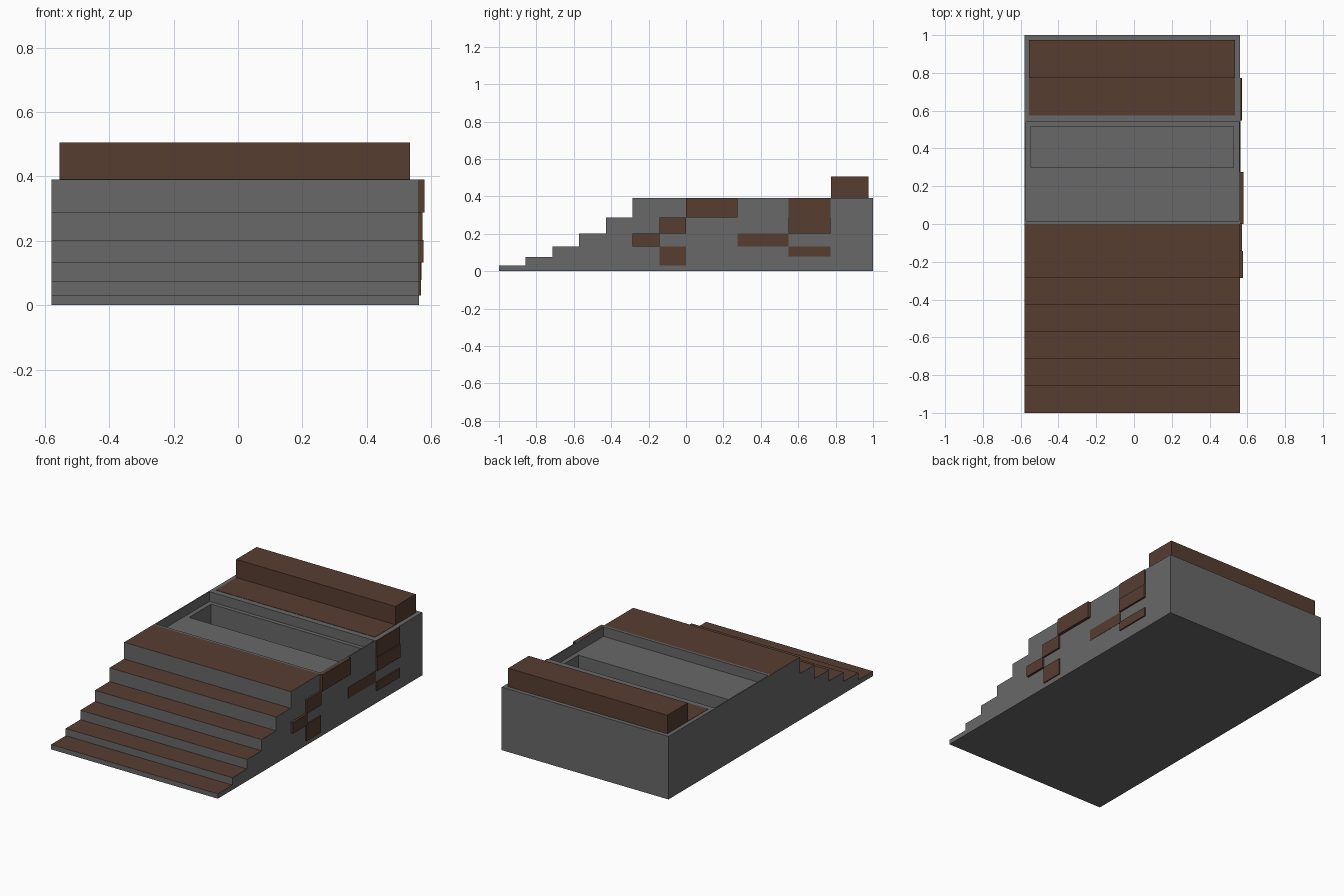
import bpy, bmesh

if "Cube" in bpy.data.objects:
    bpy.data.objects.remove(bpy.data.objects["Cube"])


def material(name, rgb):
    m = bpy.data.materials.new(name)
    m.diffuse_color = (*rgb, 1)
    m.use_nodes = True
    m.node_tree.nodes["Principled BSDF"].inputs["Base Color"].default_value = m.diffuse_color
    return m


STONE = material("stone_grey", (0.14, 0.14, 0.14))
WOOD = material("wood_brown", (0.095, 0.047, 0.031))


def add_object(name, bm, mats):
    bmesh.ops.recalc_face_normals(bm, faces=bm.faces)
    me = bpy.data.meshes.new(name)
    bm.to_mesh(me)
    bm.free()
    for m in mats:
        me.materials.append(m)
    ob = bpy.data.objects.new(name, me)
    bpy.context.collection.objects.link(ob)
    return ob


def box(name, x0, x1, y0, y1, z0, z1, mat):
    bm = bmesh.new()
    bmesh.ops.create_cube(bm, size=1)
    for v in bm.verts:
        v.co = ((x0 + x1) / 2 + v.co.x * (x1 - x0),
                (y0 + y1) / 2 + v.co.y * (y1 - y0),
                (z0 + z1) / 2 + v.co.z * (z1 - z0))
    return add_object(name, bm, [mat])


LEFT, RIGHT, TOP = -0.58, 0.562, 0.39

# Stepped base: side profile extruded across the width, wood on the treads
heights = [0.03, 0.075, 0.133, 0.202, 0.287, TOP]
profile = [(-1, 0)]
for i, z in enumerate(heights):
    y = -1 + i / 7
    profile.append((y, z))
    profile.append((y + 1 / 7 if i < 5 else 0, z))
profile += [(1, TOP), (1, 0)]

bm = bmesh.new()
side = bm.faces.new([bm.verts.new((LEFT, y, z)) for y, z in profile])
ext = bmesh.ops.extrude_face_region(bm, geom=[side], use_keep_orig=True)
new_verts = [g for g in ext["geom"] if isinstance(g, bmesh.types.BMVert)]
bmesh.ops.translate(bm, verts=new_verts, vec=(RIGHT - LEFT, 0, 0))
bmesh.ops.recalc_face_normals(bm, faces=bm.faces)
for f in bm.faces:
    if f.normal.z > 0.9 and f.calc_center_median().y < 0:
        f.material_index = 1
base = add_object("stepped_base", bm, [STONE, WOOD])

# Sunken floor and deeper foot well cut into the platform
cutters = [
    box("sunken_floor_cutter", -0.573, 0.555, 0.015, 0.54, 0.33, 0.5, STONE),
    box("foot_well_cutter", -0.545, 0.527, 0.30, 0.515, 0.14, 0.45, STONE),
]
bpy.context.view_layer.objects.active = base
for c in cutters:
    c.hide_render = True
    mod = base.modifiers.new(c.name, "BOOLEAN")
    mod.operation = "DIFFERENCE"
    mod.solver = "EXACT"
    mod.object = c
    bpy.ops.object.modifier_apply(modifier=mod.name)
    bpy.data.objects.remove(c)

# Bench seat and backrest
box("bench_seat", -0.555, 0.535, 0.575, 0.975, 0.38, TOP + 0.002, WOOD)
box("bench_backrest", -0.555, 0.535, 0.775, 0.975, TOP, 0.505, WOOD)

# Wooden panels on the right side: y0, y1, z0, z1, outer x
panels = [
    (0.0, 0.275, 0.287, 0.39, 0.58),
    (-0.143, 0.0, 0.202, 0.287, 0.573),
    (-0.285, -0.143, 0.133, 0.202, 0.576),
    (-0.143, 0.0, 0.03, 0.133, 0.569),
    (0.275, 0.547, 0.133, 0.202, 0.564),
    (0.547, 0.773, 0.287, 0.39, 0.568),
    (0.547, 0.773, 0.202, 0.287, 0.573),
    (0.547, 0.773, 0.078, 0.133, 0.57),
]
for i, (y0, y1, z0, z1, x1) in enumerate(panels, 1):
    box(f"side_panel_{i}", RIGHT - 0.004, x1, y0, y1, z0, z1, WOOD)
